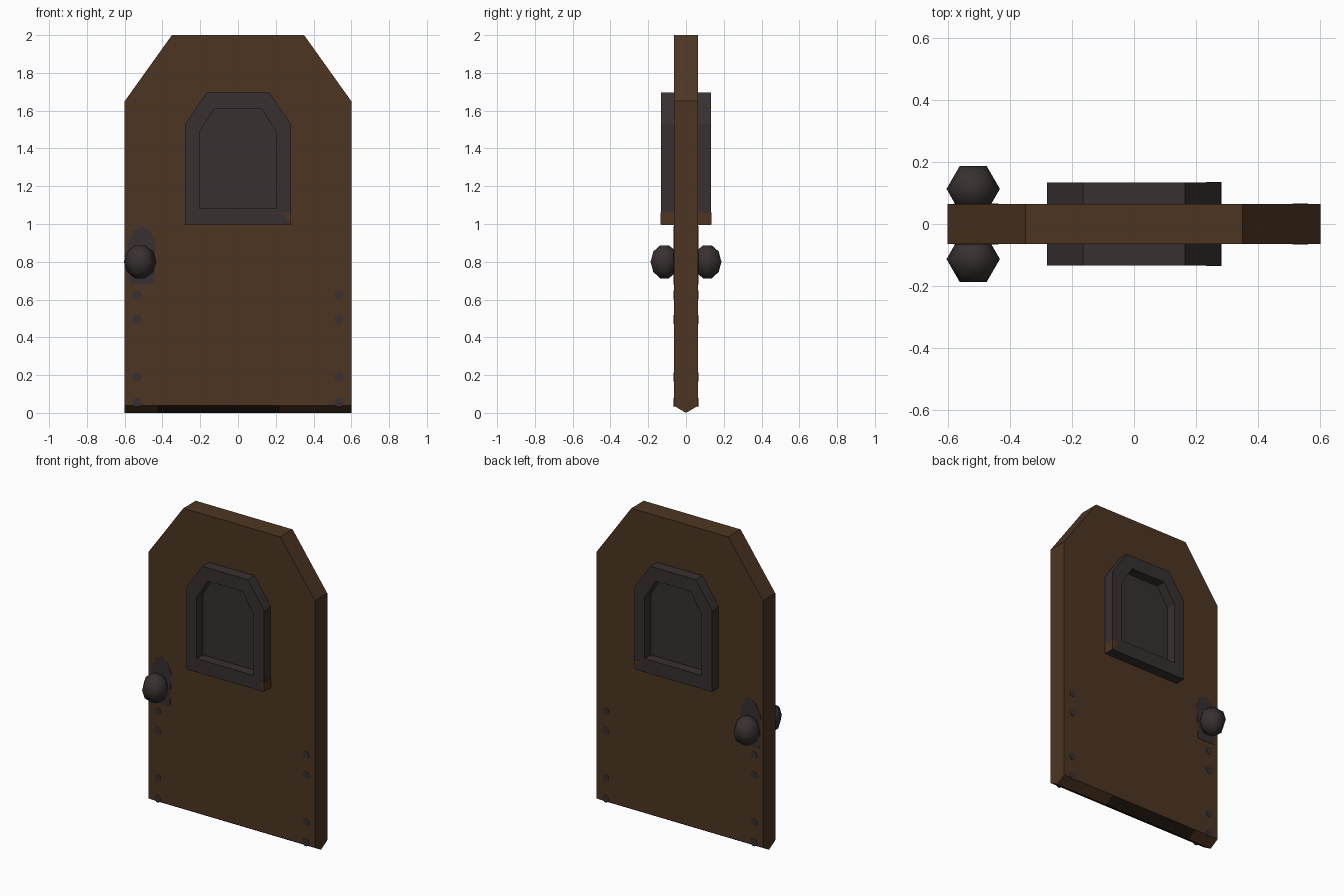
import bpy, bmesh, math

if "Cube" in bpy.data.objects:
    bpy.data.objects.remove(bpy.data.objects["Cube"])


def material(name, r, g, b):
    m = bpy.data.materials.new(name)
    m.diffuse_color = (r, g, b, 1)
    m.use_nodes = True
    m.node_tree.nodes["Principled BSDF"].inputs["Base Color"].default_value = m.diffuse_color
    return m


WOOD = material("brown wood", 0.073, 0.036, 0.016)
IRON = material("dark iron", 0.039, 0.030, 0.030)
SHADE = material("dark wood", 0.020, 0.012, 0.007)


def finish(name, bm, *mats):
    bmesh.ops.recalc_face_normals(bm, faces=bm.faces)
    me = bpy.data.meshes.new(name)
    bm.to_mesh(me)
    bm.free()
    for m in mats:
        me.materials.append(m)
    ob = bpy.data.objects.new(name, me)
    bpy.context.collection.objects.link(ob)
    return ob


def prism(name, pts, y0, y1, mat):
    """Solid with an x-z outline between two y planes."""
    bm = bmesh.new()
    a = [bm.verts.new((x, y0, z)) for x, z in pts]
    b = [bm.verts.new((x, y1, z)) for x, z in pts]
    bm.faces.new(a)
    bm.faces.new(b)
    n = len(pts)
    for i in range(n):
        j = (i + 1) % n
        bm.faces.new((a[i], a[j], b[j], b[i]))
    return finish(name, bm, mat)


def arch(w, z0, zs, wt, zt):
    """Outline with chamfered top corners."""
    return [(-w, z0), (w, z0), (w, zs), (wt, zt), (-wt, zt), (-w, zs)]


T = 0.064

# Door slab with a ridged underside
bm = bmesh.new()
layers = []
for y, z0 in ((-T, 0.038), (0, 0.0), (T, 0.038)):
    layers.append([bm.verts.new((x, y, z)) for x, z in arch(0.6, z0, 1.65, 0.35, 2.0)])
for a, b in zip(layers, layers[1:]):
    for i in range(6):
        j = (i + 1) % 6
        bm.faces.new((a[i], a[j], b[j], b[i]))
bm.faces.new(layers[0])
bm.faces.new(layers[2])
for x in (-0.43, 0.22):
    bmesh.ops.bisect_plane(bm, geom=bm.verts[:] + bm.edges[:] + bm.faces[:],
                           plane_co=(x, 0, 0), plane_no=(1, 0, 0))
# Worn dark strip in the middle of the underside
for f in bm.faces:
    c = f.calc_center_median()
    if c.z < 0.03 and -0.43 < c.x < 0.22:
        f.material_index = 1
finish("door_slab", bm, WOOD, SHADE)

outer = arch(0.28, 0.995, 1.53, 0.165, 1.697)
inner = arch(0.205, 1.083, 1.485, 0.125, 1.61)

for s, side in ((-1, "front"), (1, "back")):
    # Raised window frame
    bm = bmesh.new()
    y0, y1 = s * T, s * 0.133
    rings = [[bm.verts.new((x, y, z)) for x, z in p]
             for p, y in ((outer, y0), (outer, y1), (inner, y1), (inner, y0))]
    for k in range(4):
        a, b = rings[k], rings[(k + 1) % 4]
        for i in range(6):
            j = (i + 1) % 6
            bm.faces.new((a[i], a[j], b[j], b[i]))
    finish(side + "_window_frame", bm, IRON)

    # Recessed window panel
    prism(side + "_window_panel", inner, s * (T - 0.004), s * (T + 0.004), IRON)

    # Wooden corner chip on the frame
    prism(side + "_frame_chip", [(0.2815, 0.997), (0.2815, 1.06), (0.232, 1.06)],
          s * T, s * 0.1345, WOOD)

    # Lock plate
    prism(side + "_lock_plate",
          [(-0.575, 0.68), (-0.445, 0.68), (-0.437, 0.9), (-0.465, 0.965),
           (-0.505, 0.99), (-0.55, 0.965), (-0.582, 0.9)],
          s * (T - 0.003), s * (T + 0.002), IRON)

    # Rivets
    for x in (-0.535, 0.535):
        for n, z in enumerate((0.055, 0.19, 0.495, 0.625)):
            pts = [(x + 0.025 * math.cos(i * math.pi / 5),
                    z + 0.025 * math.sin(i * math.pi / 5)) for i in range(10)]
            prism(f"{side}_rivet", pts, s * (T - 0.003), s * (T + 0.002), IRON)

    # Six-sided round knob
    bm = bmesh.new()
    rows = []
    for lat in (-72, -36, 0, 36, 72):
        r = 0.086 * math.cos(math.radians(lat))
        z = 0.8 + 0.092 * math.sin(math.radians(lat))
        rows.append([bm.verts.new((-0.518 + r * math.cos(i * math.pi / 3),
                                   s * 0.113 + r * math.sin(i * math.pi / 3), z))
                     for i in range(6)])
    for a, b in zip(rows, rows[1:]):
        for i in range(6):
            j = (i + 1) % 6
            bm.faces.new((a[i], a[j], b[j], b[i]))
    bm.faces.new(rows[0])
    bm.faces.new(rows[-1])
    for f in bm.faces:
        f.smooth = True
    finish(side + "_knob", bm, IRON)
